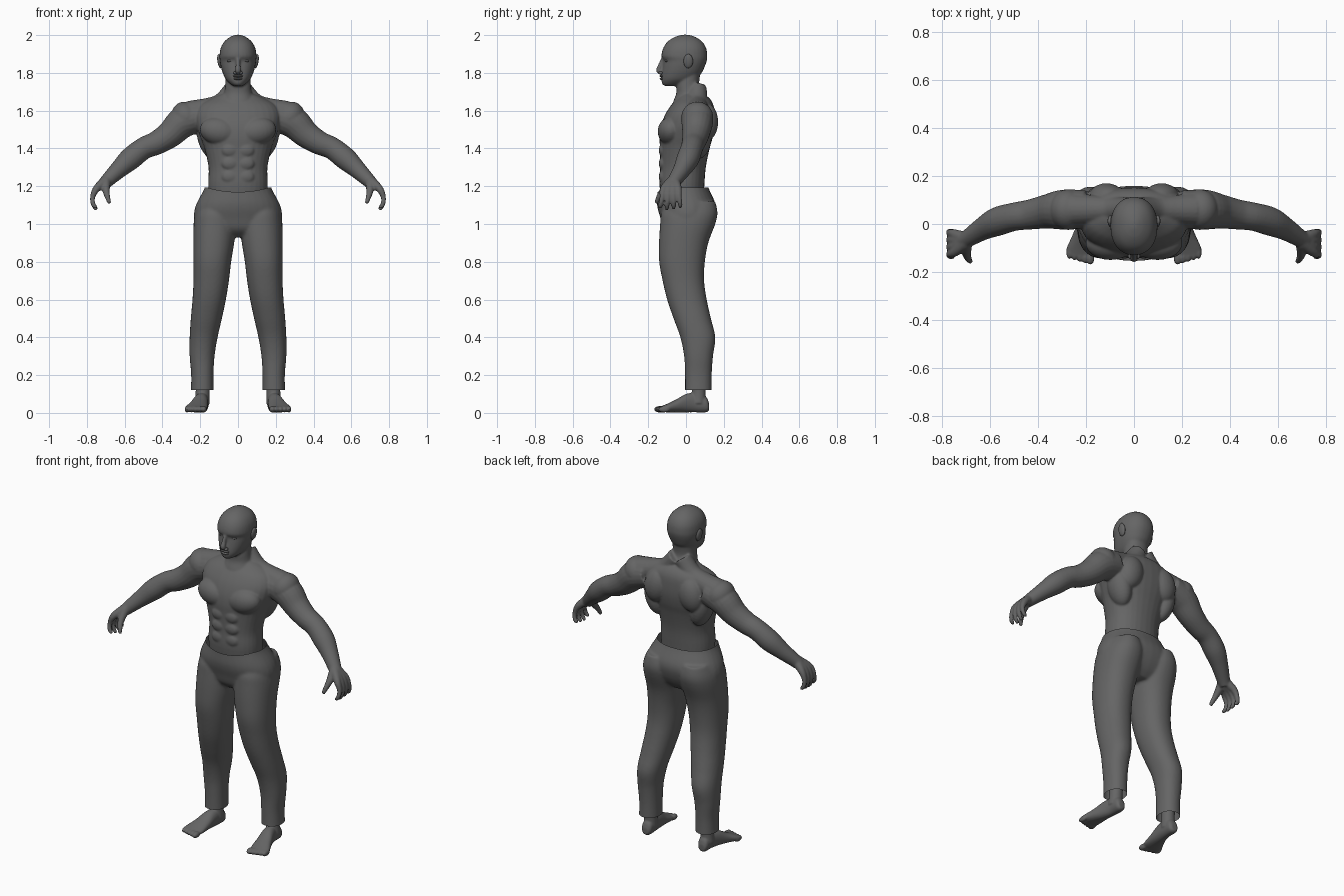
import bpy, bmesh, math
from mathutils import Vector, Matrix

default = bpy.data.objects.get("Cube")
if default:
    bpy.data.objects.remove(default)

# One flat grey for the whole figure
grey = bpy.data.materials.new("dark grey")
grey.use_nodes = True
grey.diffuse_color = (.13, .13, .13, 1)
grey.node_tree.nodes["Principled BSDF"].inputs["Base Color"].default_value = grey.diffuse_color


def spline(rows, steps=5):
    """Smooth a short list of rows by cubic interpolation."""
    rows = [Vector(r) for r in rows]
    out = []
    for i in range(len(rows) - 1):
        a, b = rows[max(i - 1, 0)], rows[i]
        c, d = rows[i + 1], rows[min(i + 2, len(rows) - 1)]
        for k in range(steps):
            t = k / steps
            out.append(b + (c - a) * t / 2 + (a * 2 - b * 5 + c * 4 - d) * t**2 / 2
                       + (b * 3 - a - c * 3 + d) * t**3 / 2)
    return out + [rows[-1]]


def skin(bm, rings):
    """Bridge rings of points and cap both ends."""
    loops = [[bm.verts.new(p) for p in ring] for ring in rings]
    n = len(loops[0])
    faces = [bm.faces.new(loops[0]), bm.faces.new(loops[-1])]
    for a, b in zip(loops, loops[1:]):
        for i in range(n):
            j = (i + 1) % n
            faces.append(bm.faces.new((a[i], a[j], b[j], b[i])))
    bmesh.ops.recalc_face_normals(bm, faces=faces)


def ring(centre, u, v, power=2, n=32):
    pts = []
    for i in range(n):
        c, s = math.cos(math.tau * i / n), math.sin(math.tau * i / n)
        e = 2 / power
        pts.append(centre + u * math.copysign(abs(c)**e, c) + v * math.copysign(abs(s)**e, s))
    return pts


def loft(bm, rows, side=1, along_y=False, power=2.2):
    """Rows are position, x range, then y range (or z range along y)."""
    rings = []
    for t, x0, x1, w0, w1 in spline(rows):
        x, w = side * (x0 + x1) / 2, (w0 + w1) / 2
        centre = Vector((x, t, w) if along_y else (x, w, t))
        across = Vector((0, 0, 1) if along_y else (0, 1, 0))
        rings.append(ring(centre, Vector(((x1 - x0) / 2, 0, 0)), across * (w1 - w0) / 2, power))
    skin(bm, rings)


def symmetric(rows):
    return [(z, -w, w, y0, y1) for z, w, y0, y1 in rows]


def tube(bm, points, side=1):
    """Round limb through x, y, z, radius points."""
    pts = spline(points)
    at = [Vector((side * p[0], p[1], p[2])) for p in pts]
    rings = []
    for i, p in enumerate(at):
        way = (at[min(i + 1, len(at) - 1)] - at[max(i - 1, 0)]).normalized()
        u = way.cross(Vector((.3, .9, .1))).normalized()
        rings.append(ring(p, u * pts[i][3], way.cross(u) * pts[i][3], n=20))
    skin(bm, rings)


def ball(bm, at, size, side=1, tilt=0):
    m = (Matrix.Translation((side * at[0], at[1], at[2])) @ Matrix.Rotation(side * tilt, 4, 'Y')
         @ Matrix.Diagonal((*size, 1)))
    bmesh.ops.create_uvsphere(bm, u_segments=24, v_segments=16, radius=1, matrix=m)


def finish(name, bm, voxel=0, relax=4):
    """Fuse the overlapping masses into one smooth surface."""
    mesh = bpy.data.meshes.new(name)
    bm.to_mesh(mesh)
    bm.free()
    obj = bpy.data.objects.new(name, mesh)
    bpy.context.collection.objects.link(obj)
    if voxel:
        fuse = obj.modifiers.new("fuse", 'REMESH')
        fuse.mode, fuse.voxel_size = 'VOXEL', voxel
        soften = obj.modifiers.new("soften", 'SMOOTH')
        soften.factor, soften.iterations = .5, relax
        graph = bpy.context.evaluated_depsgraph_get()
        fused = bpy.data.meshes.new_from_object(obj.evaluated_get(graph))
        obj.modifiers.clear()
        obj.data = fused
    obj.data.materials.clear()
    obj.data.materials.append(grey)
    obj.data.polygons.foreach_set("use_smooth", [True] * len(obj.data.polygons))
    return obj


# Torso, neck and head
body = bmesh.new()
loft(body, symmetric([
    (1.06, .15, -.12, .09), (1.2, .158, -.14, .097), (1.3, .156, -.137, .105),
    (1.4, .178, -.138, .125), (1.46, .2, -.14, .142), (1.52, .22, -.132, .152),
    (1.58, .225, -.11, .152), (1.63, .2, -.078, .145), (1.665, .14, -.045, .125),
    (1.69, .08, -.03, .09)]))
loft(body, symmetric([
    (1.58, .12, -.08, .14), (1.64, .1, -.07, .13), (1.69, .076, -.052, .092),
    (1.74, .067, -.05, .07), (1.82, .066, -.03, .08)]))
loft(body, symmetric([
    (1.73, .02, -.11, -.03), (1.74, .038, -.125, 0), (1.765, .064, -.13, .05),
    (1.8, .081, -.127, .083), (1.835, .091, -.122, .1), (1.865, .096, -.119, .11),
    (1.89, .098, -.13, .113), (1.93, .092, -.121, .107), (1.965, .073, -.098, .086),
    (1.99, .042, -.06, .05), (2.002, .012, -.02, .012)]))
tube(body, [(0, -.12, 1.88, .01), (0, -.136, 1.84, .012), (0, -.143, 1.812, .016), (0, -.12, 1.8, .013)])

for s in (1, -1):
    # Shoulder, chest and back muscles
    tube(body, [(.02, .06, 1.72, .05), (.1, .06, 1.63, .055), (.25, .06, 1.585, .068)], s)
    ball(body, (.275, .06, 1.565), (.075, .085, .085), s, .5)
    ball(body, (.098, -.08, 1.49), (.105, .07, .075), s, -.2)
    ball(body, (.115, .11, 1.54), (.075, .06, .1), s, -.2)
    ball(body, (.155, .06, 1.46), (.06, .075, .12), s, .25)
    for row in range(3):
        ball(body, (.042, -.122, 1.25 + row * .07), (.045, .022, .036), s)
    # Arm from shoulder to wrist
    tube(body, [(.2, .06, 1.57, .08), (.29, .06, 1.54, .084), (.36, .052, 1.475, .072),
                (.43, .04, 1.43, .063), (.5, .03, 1.4, .059), (.57, .01, 1.345, .06),
                (.63, -.02, 1.29, .048), (.685, -.055, 1.237, .038), (.71, -.07, 1.212, .034)], s)
    # Palm rays with fingers, then the thumb
    for f in range(4):
        y, tip = -.042 - f * .025, -.03 - f * .035
        drop = 1.072 + .012 * abs(f - 1.7)
        tube(body, [(.69, -.065, 1.235, .03), (.748, y, 1.188, .02), (.77, (y + tip) / 2, 1.14, .0135),
                    (.765, tip, 1.1, .012), (.748, tip, drop, .009)], s)
    tube(body, [(.7, -.08, 1.225, .027), (.698, -.122, 1.175, .019), (.69, -.145, 1.14, .014),
                (.68, -.158, 1.11, .01)], s)
finish("body", body, .006)

# Face details
face = bmesh.new()
for s in (1, -1):
    ball(face, (.04, -.1, 1.865), (.019, .013, .008), s, .1)
    ball(face, (.097, .012, 1.862), (.012, .025, .038), s, .15)
    ball(face, (.014, -.134, 1.8), (.011, .012, .008), s)
for z, w in ((1.783, .028), (1.769, .024)):
    ball(face, (0, -.127, z), (w, .013, .0065))
finish("eyes_ears_and_lips", face)

# Trousers: hips and two legs, cut open at waist and cuffs
cloth = bmesh.new()
loft(cloth, symmetric([
    (1.25, .165, -.15, .105), (1.19, .177, -.152, .12), (1.1, .223, -.153, .158),
    (1.03, .232, -.135, .15), (.97, .2, -.115, .12), (.93, .1, -.07, .08)]))
for s in (1, -1):
    loft(cloth, [
        (1.12, .04, .2, -.1, .155), (1.06, .012, .226, -.13, .167), (1, .008, .235, -.137, .155),
        (.9, .02, .236, -.143, .118), (.8, .036, .236, -.142, .1), (.7, .048, .236, -.124, .096),
        (.6, .064, .241, -.1, .11), (.5, .085, .25, -.066, .132), (.4, .108, .256, -.03, .155),
        (.3, .124, .256, -.01, .143), (.2, .13, .248, -.005, .136), (.08, .13, .25, -.005, .136)], s)
trousers = finish("trousers", cloth, .008, 6)
cut = bmesh.new()
cut.from_mesh(trousers.data)
for z, up in ((1.192, 1), (.12, -1)):
    bmesh.ops.bisect_plane(cut, geom=cut.verts[:] + cut.edges[:] + cut.faces[:],
                           plane_co=(0, 0, z), plane_no=(0, 0, up), clear_outer=True)
for v in cut.verts:
    if v.co.z > 1.1 and v.co.y < 0:
        dip = max(0, 1 - (v.co.x / .16)**2)
        v.co.z -= .022 * dip * min(1, -v.co.y * 10) * (v.co.z - 1.1) / .09
cut.to_mesh(trousers.data)
cut.free()

# Bare feet with ankles and toes
for s, label in ((1, "left_foot"), (-1, "right_foot")):
    foot = bmesh.new()
    loft(foot, [
        (.122, .172, .208, .012, .05), (.105, .157, .22, .003, .085), (.05, .156, .224, .003, .105),
        (0, .158, .238, .003, .1), (-.05, .16, .258, .003, .072), (-.1, .163, .28, .003, .048),
        (-.135, .172, .28, .005, .034)], s, along_y=True)
    tube(foot, [(.19, .065, .05, .04), (.187, .068, .12, .037), (.187, .068, .22, .042)], s)
    for t in range(5):
        ball(foot, (.182 + t * .022, -.14 + .006 * t, .019), (.017 - t * .0012, .03, .017), s)
    finish(label, foot, .005, 3)
